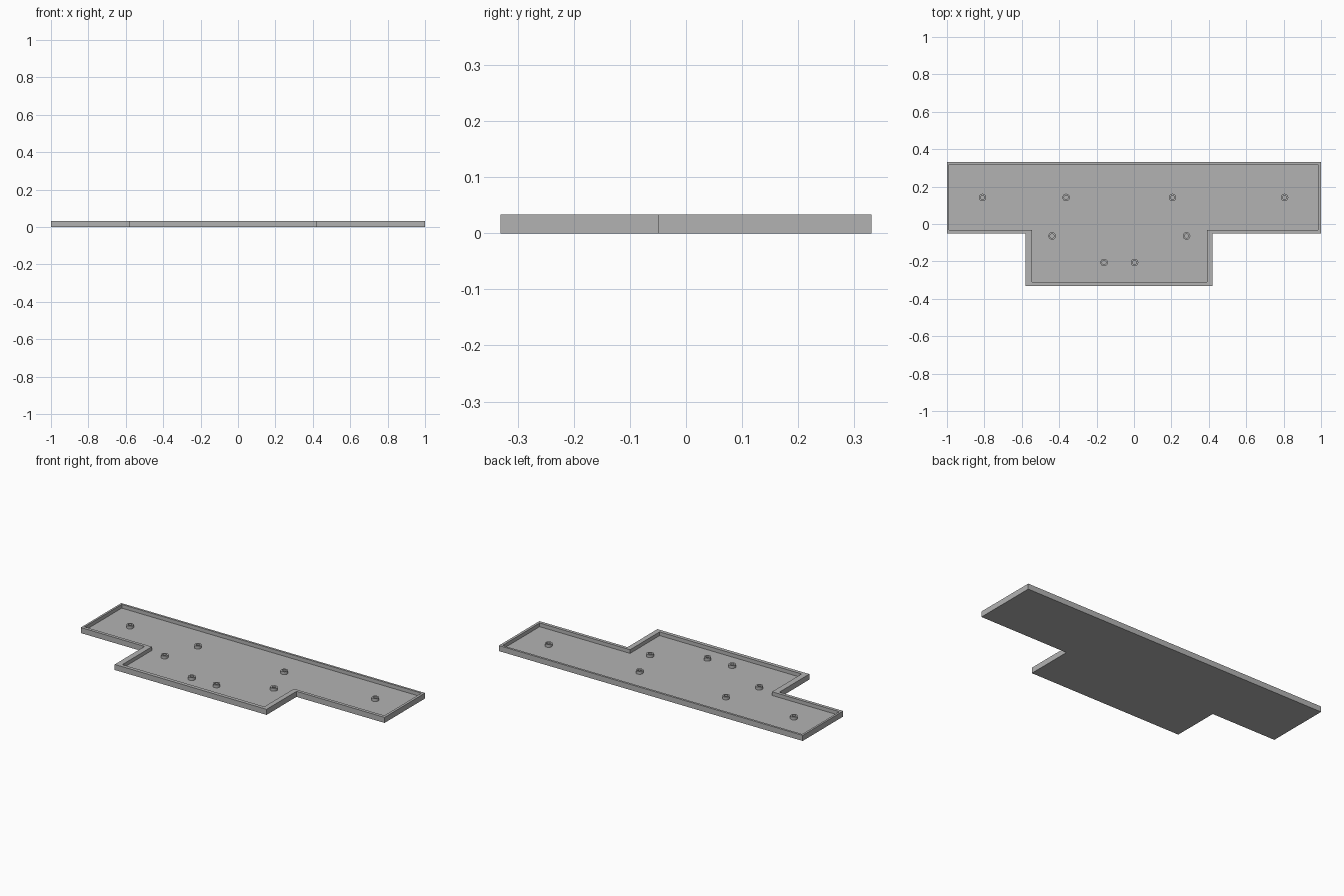
import bpy
import bmesh
from math import cos, sin, tau

if "Cube" in bpy.data.objects:
    bpy.data.objects.remove(bpy.data.objects["Cube"], do_unlink=True)

HEIGHT, FLOOR, POST_TOP = 0.033, 0.011, 0.028

grey = bpy.data.materials.new("plain grey")
grey.use_nodes = True
colour = (0.45, 0.45, 0.45, 1)
grey.diffuse_color = colour
grey.node_tree.nodes["Principled BSDF"].inputs["Base Color"].default_value = colour


def t_outline(left, right, back, step, tab_left, tab_right, front):
    """Counter-clockwise T outline."""
    return [(left, back), (left, step), (tab_left, step), (tab_left, front),
            (tab_right, front), (tab_right, step), (right, step), (right, back)]


def circle(x, y, radius, sides=24):
    return [(x + radius * cos(tau * i / sides), y + radius * sin(tau * i / sides))
            for i in range(sides)]


def hollow_part(name, outer, inner, bottom, floor, top):
    """Solid with an open recess: outer wall, rim, inner wall, recess floor."""
    bm = bmesh.new()
    levels = [(outer, bottom), (outer, top), (inner, top), (inner, floor)]
    rings = [[bm.verts.new((x, y, z)) for x, y in pts] for pts, z in levels]
    count = len(outer)
    for low, high in zip(rings, rings[1:]):
        for i in range(count):
            j = (i + 1) % count
            bm.faces.new((low[i], low[j], high[j], high[i]))
    bm.faces.new(rings[0][::-1])
    bm.faces.new(rings[-1])
    mesh = bpy.data.meshes.new(name)
    bm.to_mesh(mesh)
    bm.free()
    mesh.materials.append(grey)
    obj = bpy.data.objects.new(name, mesh)
    bpy.context.collection.objects.link(obj)
    return obj


# Shallow T-shaped tray
hollow_part("tray",
            t_outline(-1, 1, 0.331, -0.05, -0.58, 0.42, -0.331),
            t_outline(-0.988, 0.985, 0.318, -0.031, -0.545, 0.39, -0.309),
            0, FLOOR, HEIGHT)

# Hollow mounting posts, row by row
rows = {0.142: (-0.81, -0.363, 0.206, 0.805),
        -0.064: (-0.438, 0.281),
        -0.206: (-0.16, 0.003)}
for y, xs in rows.items():
    for x in xs:
        post = hollow_part("mounting_post", circle(x, y, 0.02), circle(x, y, 0.011),
                           FLOOR, FLOOR + 0.001, POST_TOP)
        bpy.ops.object.select_all(action="DESELECT")
        post.select_set(True)
        bpy.context.view_layer.objects.active = post
        bpy.ops.object.shade_smooth_by_angle()
